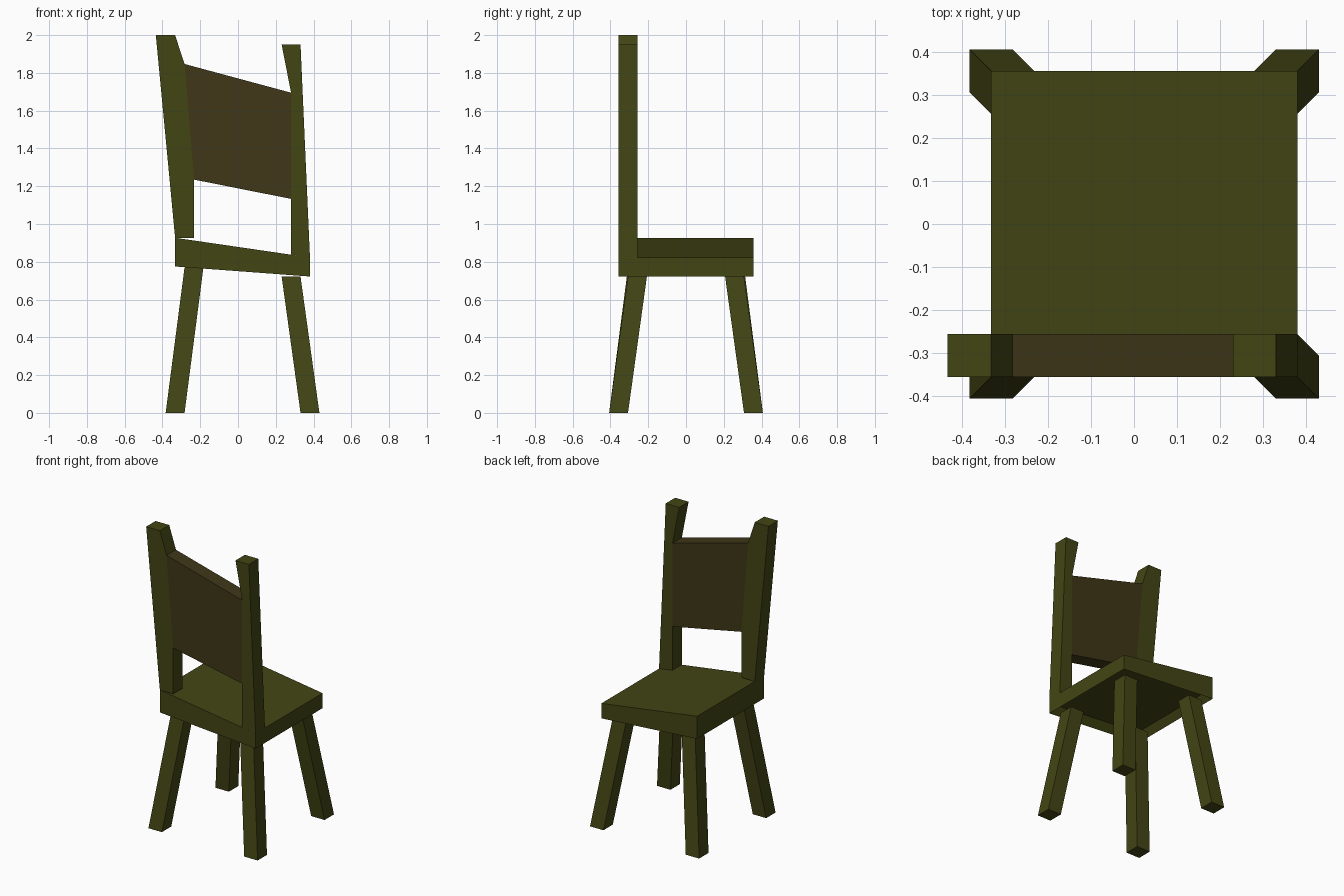
import bpy, bmesh

if "Cube" in bpy.data.objects:
    bpy.data.objects.remove(bpy.data.objects["Cube"])


def material(name, color):
    m = bpy.data.materials.new(name)
    m.diffuse_color = (*color, 1)
    m.use_nodes = True
    m.node_tree.nodes["Principled BSDF"].inputs["Base Color"].default_value = m.diffuse_color
    return m


WOOD = material("olive_wood", (0.055, 0.06, 0.007))
PANEL = material("brown_wood", (0.05, 0.038, 0.009))


def finish(name, bm, mat):
    bmesh.ops.recalc_face_normals(bm, faces=bm.faces)
    me = bpy.data.meshes.new(name)
    bm.to_mesh(me)
    bm.free()
    me.materials.append(mat)
    ob = bpy.data.objects.new(name, me)
    bpy.context.collection.objects.link(ob)


def loft(rings):
    """Solid between two matching point rings."""
    bm = bmesh.new()
    a, b = [[bm.verts.new(p) for p in r] for r in rings]
    bm.faces.new(a)
    bm.faces.new(b)
    n = len(a)
    for i in range(n):
        j = (i + 1) % n
        bm.faces.new((a[i], a[j], b[j], b[i]))
    bmesh.ops.recalc_face_normals(bm, faces=bm.faces)
    return bm


def slab(profile, y0, y1):
    """Front-view (x, z) outline extruded along y."""
    return loft([[(x, y, z) for x, z in profile] for y in (y0, y1)])


def square(x, y, z, s=0.1):
    h = s / 2
    return [(x - h, y - h, z), (x + h, y - h, z), (x + h, y + h, z), (x - h, y + h, z)]


# Seat: slanted board with a rimmed recess underneath
bm = slab([(-0.333, 0.775), (0.381, 0.722), (0.381, 0.823), (-0.333, 0.927)], -0.357, 0.357)
under = [f for f in bm.faces if f.normal.z < -0.5]
bmesh.ops.inset_region(bm, faces=under, thickness=0.05)
for v in under[0].verts:
    v.co.z += 0.05
finish("seat", bm, WOOD)

# Splayed legs, the left pair slightly taller
for side, top_x, foot_x, top_z in (("left", -0.233, -0.333, 0.77), ("right", 0.281, 0.381, 0.722)):
    for end, s in (("front", -1), ("back", 1)):
        finish(f"{end}_{side}_leg",
               loft([square(foot_x, s * 0.357, 0), square(top_x, s * 0.257, top_z)]), WOOD)

# Back posts and panel, all of the same thickness
Y0, Y1 = -0.357, -0.257
finish("left_post", slab([(-0.333, 0.927), (-0.233, 0.927), (-0.233, 1.235), (-0.283, 1.847),
                          (-0.333, 2.0), (-0.435, 2.0)], Y0, Y1), WOOD)
finish("right_post", slab([(0.381, 0.823), (0.331, 1.95), (0.231, 1.95), (0.281, 1.695),
                           (0.281, 0.838)], Y0, Y1), WOOD)
finish("back_panel", slab([(-0.233, 1.235), (0.281, 1.133), (0.281, 1.695), (-0.283, 1.847)],
                          Y0, Y1), PANEL)
